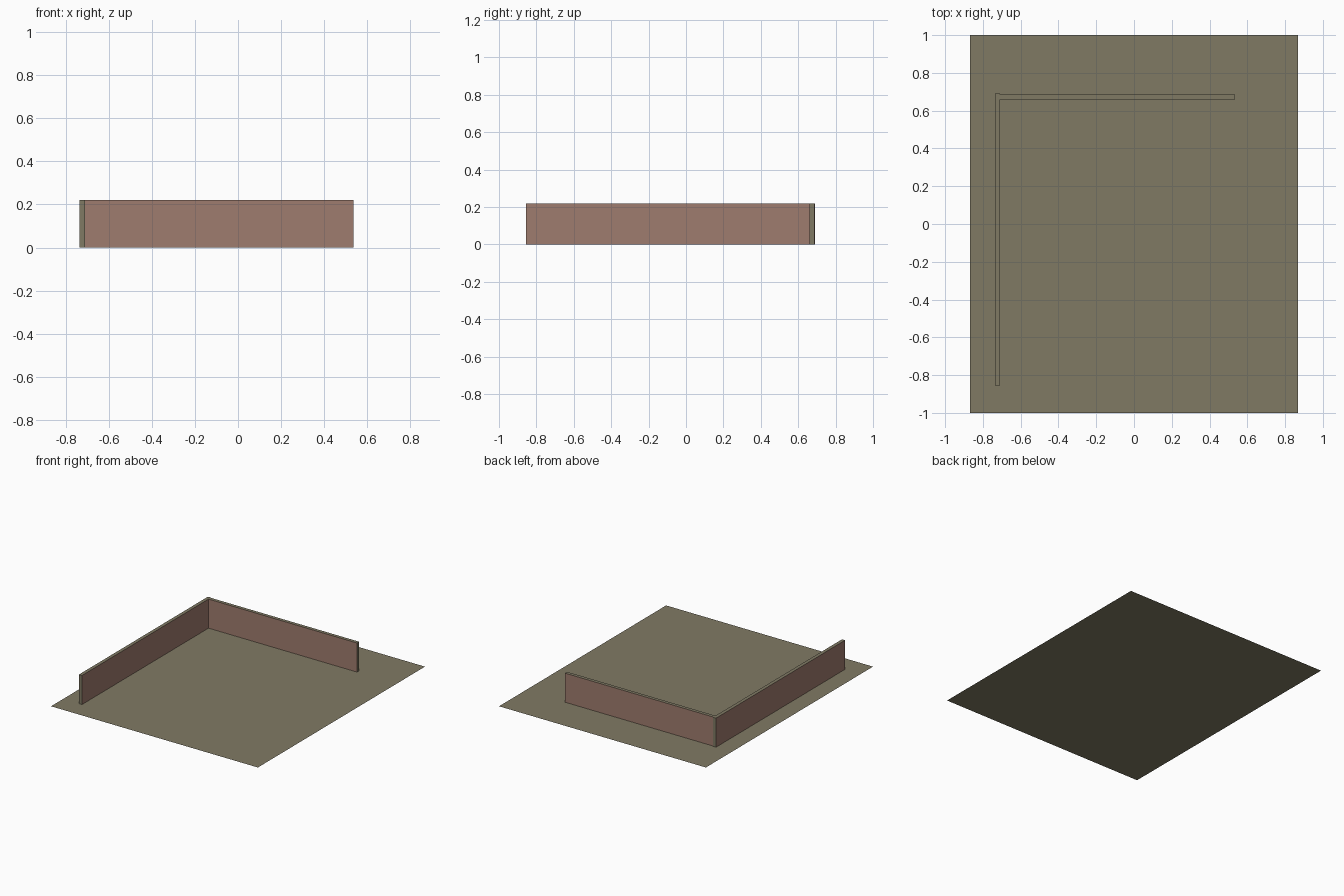
import bpy
import bmesh

if "Cube" in bpy.data.objects:
    bpy.data.objects.remove(bpy.data.objects["Cube"])


def material(name, rgb):
    m = bpy.data.materials.new(name)
    m.diffuse_color = (*rgb, 1.0)
    m.use_nodes = True
    m.node_tree.nodes["Principled BSDF"].inputs["Base Color"].default_value = m.diffuse_color
    return m


olive = material("olive_grey", (0.216, 0.193, 0.127))
brick = material("dusty_brick", (0.345, 0.200, 0.156))


def add_object(name, bm, mats):
    me = bpy.data.meshes.new(name)
    bm.to_mesh(me)
    bm.free()
    for m in mats:
        me.materials.append(m)
    ob = bpy.data.objects.new(name, me)
    bpy.context.collection.objects.link(ob)
    return ob


def wall(name, x0, x1, y0, y1, height, side_axis):
    """Box wall: long sides brick, top, bottom and ends olive."""
    bm = bmesh.new()
    bmesh.ops.create_cube(bm, size=1.0)
    for v in bm.verts:
        v.co.x = x1 if v.co.x > 0 else x0
        v.co.y = y1 if v.co.y > 0 else y0
        v.co.z = height if v.co.z > 0 else 0.0
    bm.normal_update()
    for f in bm.faces:
        f.material_index = 1 if abs(f.normal[side_axis]) > 0.5 else 0
    return add_object(name, bm, (olive, brick))


# Flat ground sheet
bm = bmesh.new()
bmesh.ops.create_grid(bm, x_segments=1, y_segments=1, size=1.0)
for v in bm.verts:
    v.co.x *= 0.867
add_object("ground_sheet", bm, (olive,))

# Two low walls meeting at the back left corner
wall("left_wall", -0.735, -0.709, -0.855, 0.69, 0.22, 0)
wall("back_wall", -0.709, 0.535, 0.66, 0.686, 0.22, 1)
